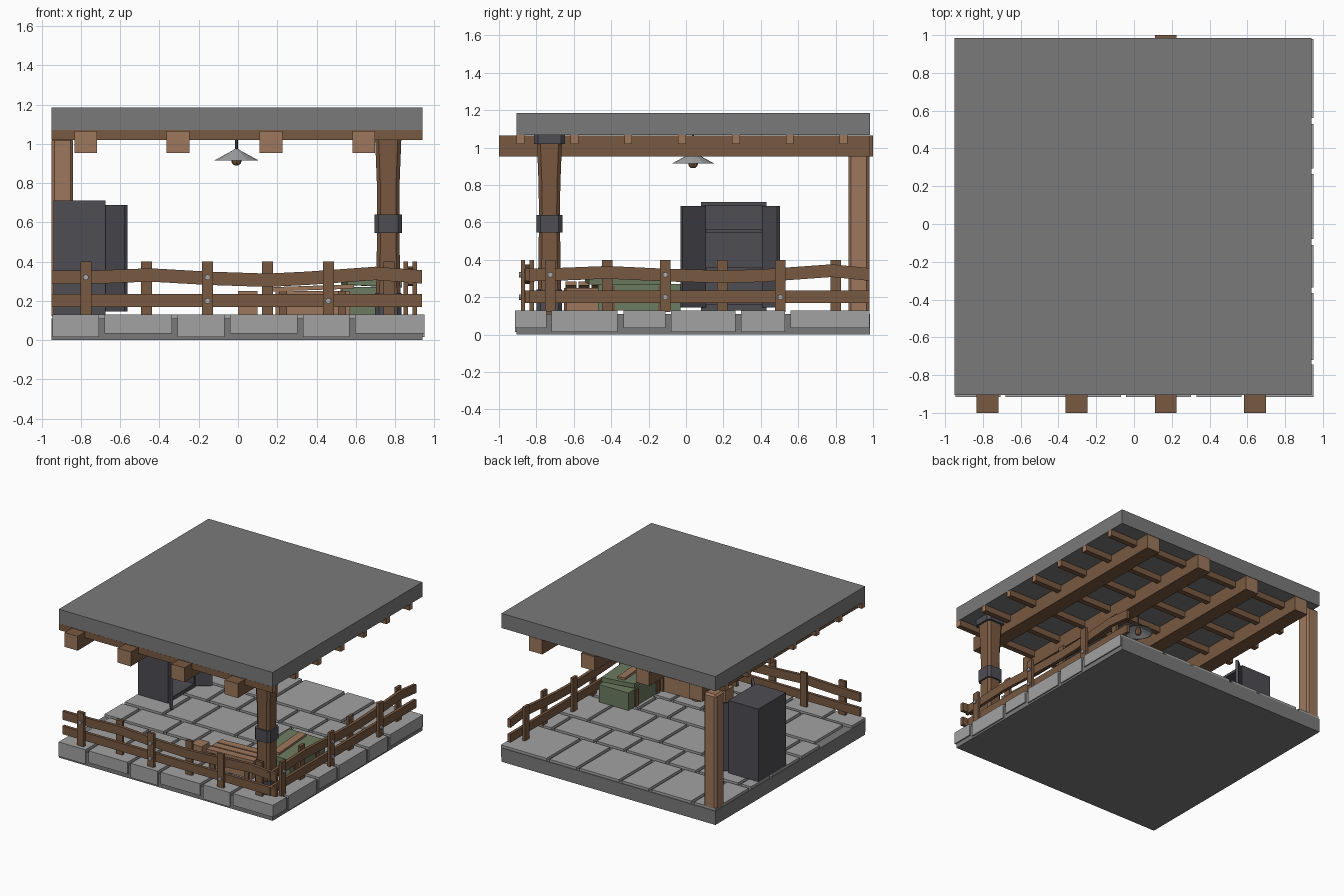
import bpy, bmesh, math, random
from mathutils import Matrix, Vector

if "Cube" in bpy.data.objects:
    bpy.data.objects.remove(bpy.data.objects["Cube"])

random.seed(4)


def mat(name, r, g, b):
    m = bpy.data.materials.new(name)
    m.diffuse_color = (r, g, b, 1)
    m.use_nodes = True
    m.node_tree.nodes["Principled BSDF"].inputs["Base Color"].default_value = m.diffuse_color
    return m


ROOF = mat("concrete_grey", 0.195, 0.195, 0.195)
STONE = mat("paver_grey", 0.36, 0.36, 0.36)
WOOD = mat("dark_wood", 0.19, 0.10, 0.052)
LIGHT = mat("light_wood", 0.34, 0.185, 0.108)
SLATE = mat("slate_metal", 0.075, 0.075, 0.088)
GREEN = mat("army_green", 0.15, 0.20, 0.115)
METAL = mat("lamp_metal", 0.38, 0.39, 0.40)


def finish(name, bm, mats):
    bmesh.ops.recalc_face_normals(bm, faces=bm.faces)
    me = bpy.data.meshes.new(name)
    bm.to_mesh(me)
    bm.free()
    for m in mats:
        me.materials.append(m)
    ob = bpy.data.objects.new(name, me)
    bpy.context.collection.objects.link(ob)
    return ob


def box(name, x0, x1, y0, y1, z0, z1, m, end_axis=None, end_mat=None, chamfer=0, turn=(0, 0, 0)):
    """Box by bounds; end_axis colours the two end faces with end_mat."""
    bm = bmesh.new()
    size = Vector((x1 - x0, y1 - y0, z1 - z0))
    bmesh.ops.create_cube(bm, size=1, matrix=Matrix.Diagonal((*size, 1)))
    if end_axis is not None:
        bm.normal_update()
        for f in bm.faces:
            if abs(f.normal[end_axis]) > 0.9:
                f.material_index = 1
    ob = finish(name, bm, [m] + ([end_mat] if end_mat else []))
    ob.location = ((x0 + x1) / 2, (y0 + y1) / 2, (z0 + z1) / 2)
    ob.rotation_euler = [math.radians(a) for a in turn]
    if chamfer:
        b = ob.modifiers.new("chamfer", 'BEVEL')
        b.width, b.segments = chamfer, 1
    return ob


def loft(name, rings, m):
    """Skin a list of equal-length rings and cap the ends."""
    bm = bmesh.new()
    vs = [[bm.verts.new(p) for p in r] for r in rings]
    n = len(vs[0])
    for a, b in zip(vs, vs[1:]):
        for i in range(n):
            bm.faces.new((a[i], a[(i + 1) % n], b[(i + 1) % n], b[i]))
    bm.faces.new(vs[0])
    bm.faces.new(vs[-1])
    return finish(name, bm, [m])


def round_ring(x, y, z, r, n):
    return [(x + r * math.cos(2 * math.pi * i / n), y + r * math.sin(2 * math.pi * i / n), z) for i in range(n)]


def chamfer_ring(x, y, z, h, c):
    k = h - c
    return [(x + a, y + b, z) for a, b in
            [(h, k), (k, h), (-k, h), (-h, k), (-h, -k), (-k, -h), (k, -h), (h, -k)]]


# Base and roof slabs
box("base_slab", -0.95, 0.94, -0.905, 0.985, 0, 0.11, ROOF)
box("roof_slab", -0.95, 0.94, -0.905, 0.985, 1.068, 1.185, ROOF)

# Stone pavers in staggered rows, visible along front and right edges
rows = [(-0.915, -0.745), (-0.72, -0.365), (-0.335, -0.11), (-0.08, 0.265), (0.295, 0.53), (0.56, 0.98)]
for r, (y0, y1) in enumerate(rows):
    x, wide = -0.945 - (0, 0.2, 0.09, 0.28, 0.15, 0.05)[r], False
    while x < 0.9:
        w = 0.345 if wide else 0.237
        x0, x1 = max(x, -0.945), min(x + w, 0.95)
        if x1 > 0.82:
            x1 = 0.95
        if x1 - x0 > 0.05:
            box("paver", x0, x1, y0, y1, 0.035 if wide else 0.015, 0.13, STONE)
        if x1 == 0.95:
            break
        x += w + 0.028
        wide = not wide

# Roof beams and purlins with pale cut ends
for x in (-0.775, -0.305, 0.168, 0.64):
    box("roof_beam", x - 0.058, x + 0.058, -1.0, 1.0 if x == 0.168 else 0.984, 0.952, 1.066, WOOD, 1, LIGHT)
for i in range(7):
    y = -0.885 + i * 0.288
    box("purlin", -0.949, 0.939, y - 0.021, y + 0.021, 1.02, 1.07, WOOD, 0, LIGHT)

# Back post
box("back_post", -0.949, -0.84, 0.868, 0.98, 0.11, 1.03, LIGHT, chamfer=0.014)

# Front post: flared timber with metal base, band and cap
px, py = 0.765, -0.73
loft("front_post", [chamfer_ring(px, py, z, h, 0.018) for z, h in
                    ((0.11, 0.064), (0.6, 0.056), (0.8, 0.058), (1.03, 0.067))], WOOD)
for name, z0, z1, h in (("post_base", 0.12, 0.24, 0.068), ("post_band", 0.545, 0.64, 0.069), ("post_cap", 1.02, 1.069, 0.082)):
    loft(name, [chamfer_ring(px, py, z, h, 0.02) for z in (z0, z1)], SLATE)


# Fences: two rails, posts on alternating sides, bolts on the outer posts
def place(side, along, out, z):
    """Fence coordinates to world; out grows away from the terrace."""
    return (along, -out, z) if side == "front" else (out, along, z)


def fence_block(name, side, pts, o0, o1, m=WOOD):
    loft(name, [[place(side, t, o, z) for o, z in ((o0, a), (o1, a), (o1, b), (o0, b))] for t, a, b in pts], m)


def fence(side, off, posts, ends, wave):
    fence_block(side + "_lower_rail", side, [(ends[0], 0.17, 0.236), (ends[1], 0.17, 0.236)], off - 0.012, off + 0.012)
    fence_block(side + "_upper_rail", side, [(t, z - 0.034, z + 0.034) for t, z in wave], off - 0.012, off + 0.012)
    for i, t in enumerate(posts):
        s = 1 if i % 2 == 0 else -1
        o0, o1 = sorted((off + s * 0.012, off + s * 0.034))
        loft(side + "_fence_post", [[place(side, t + a, o, z) for a, o in
             ((-0.028, o0), (0.028, o0), (0.028, o1), (-0.028, o1))] for z in (0.12, 0.40)], WOOD)
        for z in {0: (0.32,), 2: (0.2, 0.32), 4: (0.2,)}.get(i, ()):
            loft("bolt", [[place(side, t + 0.015 * math.cos(k * math.pi / 4), o, z + 0.015 * math.sin(k * math.pi / 4))
                           for k in range(8)] for o in (off + 0.03, off + 0.044)], METAL)


fence("front", 0.848, [-0.775, -0.465, -0.155, 0.15, 0.46, 0.77], (-0.95, 0.938),
      [(-0.95, 0.32), (-0.7, 0.322), (-0.45, 0.332), (-0.15, 0.315), (0.15, 0.305), (0.35, 0.315), (0.7, 0.34), (0.938, 0.322)])
fence("side", 0.877, [-0.725, -0.42, -0.11, 0.195, 0.505, 0.80], (-0.865, 0.98),
      [(-0.865, 0.318), (-0.7, 0.322), (-0.42, 0.333), (-0.1, 0.318), (0.2, 0.31), (0.4, 0.315), (0.78, 0.342), (0.98, 0.322)])

# Hanging lamp
lx, ly = -0.008, 0.038
loft("lamp_rod", [round_ring(lx, ly, z, 0.007, 6) for z in (0.965, 1.07)], SLATE)
loft("lamp_shade", [round_ring(lx, ly, z, r, 12) for z, r in
                    ((0.955, 0.012), (0.914, 0.104), (0.916, 0.111), (0.968, 0.016), (0.974, 0.01))], METAL)
loft("lamp_bulb", [round_ring(lx, ly, z, r, 8) for z, r in ((0.95, 0.014), (0.912, 0.026), (0.9, 0.022), (0.89, 0.01))], WOOD)

# Open cabinet with a shelf and two swung doors
cx0, cx1, cy0, cy1 = -0.94, -0.675, 0.08, 0.43
box("cabinet_back", cx0, cx0 + 0.02, cy0, cy1, 0.13, 0.71, SLATE)
box("cabinet_side", cx0, cx1, cy0, cy0 + 0.02, 0.13, 0.71, SLATE)
box("cabinet_side", cx0, cx1, cy1 - 0.02, cy1, 0.13, 0.71, SLATE)
box("cabinet_top", cx0, cx1, cy0, cy1, 0.69, 0.71, SLATE)
box("cabinet_bottom", cx0, cx1, cy0, cy1, 0.13, 0.16, SLATE)
for z in (0.34, 0.545):
    box("cabinet_shelf", cx0 + 0.01, cx1 - 0.01, cy0, cy1, z, z + 0.02, SLATE)
for (ax, ay), (bx, by) in (((-0.67, 0.1), (-0.57, -0.024)), ((-0.67, 0.415), (-0.572, 0.494))):
    d = Vector((bx - ax, by - ay)).normalized() * 0.01
    q = [(ax - d.y, ay + d.x), (bx - d.y, by + d.x), (bx + d.y, by - d.x), (ax + d.y, ay - d.x)]
    loft("cabinet_door", [[(x, y, z) for x, y in q] for z in (0.145, 0.687)], SLATE)

# Green chest with shifted lid and wooden strips
box("green_chest", 0.53, 0.79, -0.47, -0.03, 0.13, 0.27, GREEN)
box("chest_lid", 0.54, 0.82, -0.53, -0.09, 0.275, 0.31, GREEN, turn=(0, 3, 4))
for y in (-0.40, -0.13):
    box("chest_strap", 0.522, 0.798, y - 0.02, y + 0.02, 0.13, 0.26, WOOD)
box("loose_plank", 0.64, 0.70, -0.50, -0.12, 0.31, 0.328, LIGHT, turn=(0, 3, 4))

# Wooden crate, with planked lid, and a small box beside it
box("wood_crate", 0.19, 0.57, -0.64, -0.45, 0.13, 0.25, LIGHT)
for y in (-0.645, -0.575, -0.505):
    box("crate_lid_plank", 0.17, 0.59, y, y + 0.06, 0.255, 0.277, LIGHT, turn=(0, -2, 0))
for x in (0.21, 0.51):
    box("crate_batten", x, x + 0.04, -0.652, -0.438, 0.13, 0.25, WOOD)
box("small_box", 0.0, 0.1, -0.6, -0.5, 0.13, 0.25, LIGHT)
